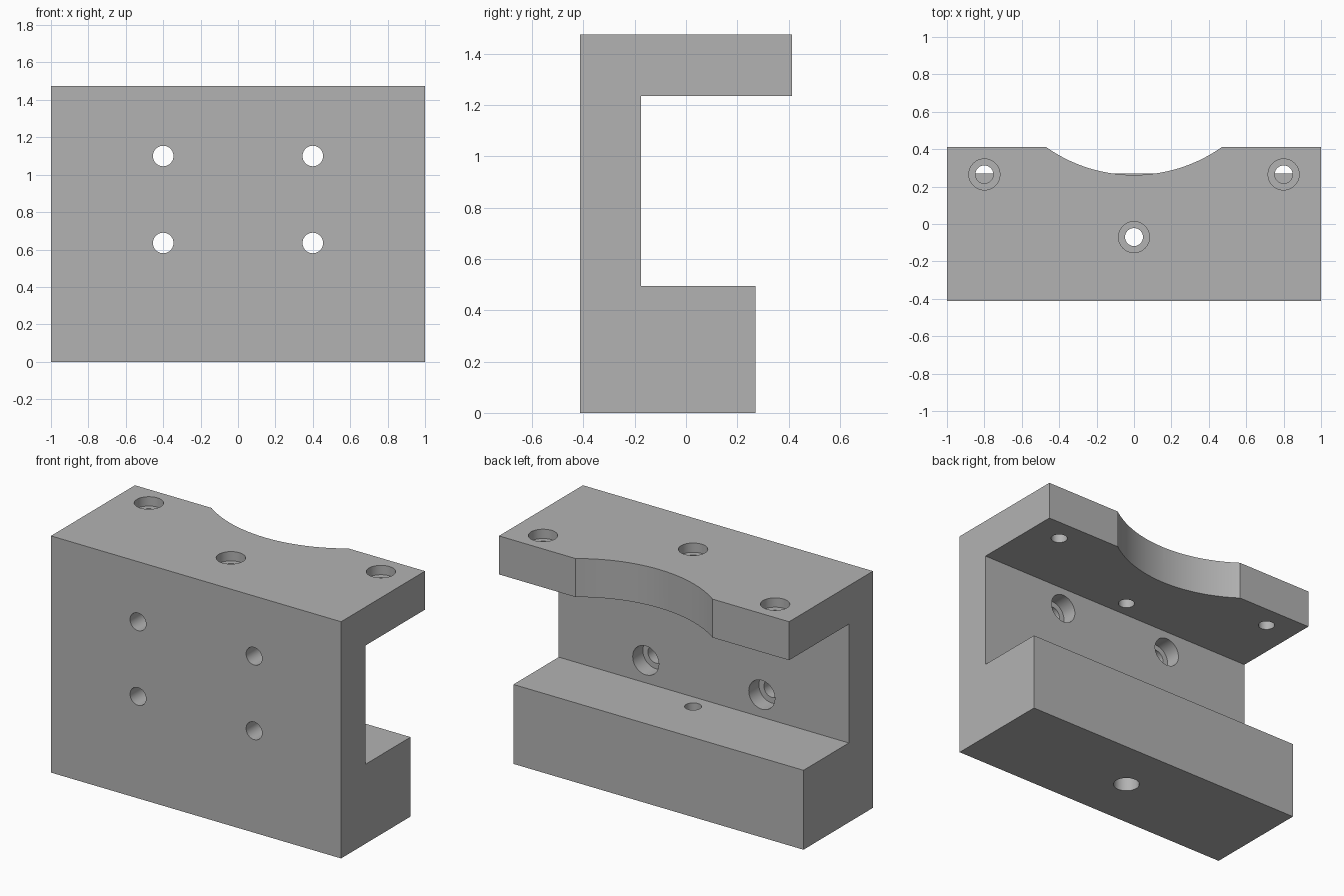
import bpy, bmesh
from math import pi, radians
from mathutils import Matrix, Vector

if "Cube" in bpy.data.objects:
    bpy.data.objects.remove(bpy.data.objects["Cube"], do_unlink=True)

grey = bpy.data.materials.new("machined grey")
grey.use_nodes = True
colour = (0.45, 0.45, 0.45, 1)
grey.diffuse_color = colour
grey.node_tree.nodes["Principled BSDF"].inputs["Base Color"].default_value = colour


def make_object(name, bm):
    bmesh.ops.recalc_face_normals(bm, faces=bm.faces)
    mesh = bpy.data.meshes.new(name)
    bm.to_mesh(mesh)
    bm.free()
    mesh.materials.append(grey)
    obj = bpy.data.objects.new(name, mesh)
    bpy.context.collection.objects.link(obj)
    return obj


def stepped_pin(bm, steps, matrix, sides=48):
    """Solid of revolution about z from (radius, height) pairs, with caps."""
    rings = []
    for radius, height in steps:
        ring = [bm.verts.new(matrix @ (Matrix.Rotation(2 * pi * i / sides, 4, 'Z')
                                       @ Vector((radius, 0, height))))
                for i in range(sides)]
        rings.append(ring)
    for a, b in zip(rings, rings[1:]):
        for i in range(sides):
            j = (i + 1) % sides
            bm.faces.new((a[i], a[j], b[j], b[i]))
    bm.faces.new(rings[0])
    bm.faces.new(rings[-1])


# Bracket body: C-shaped side profile extruded across the width
HEIGHT, BACK, WEB = 1.475, 0.413, -0.175
SHELF_TOP, SHELF_BACK, FLANGE_BOTTOM = 0.495, 0.271, 1.235
profile = [(-BACK, 0), (SHELF_BACK, 0), (SHELF_BACK, SHELF_TOP), (WEB, SHELF_TOP),
           (WEB, FLANGE_BOTTOM), (BACK, FLANGE_BOTTOM), (BACK, HEIGHT), (-BACK, HEIGHT)]
bm = bmesh.new()
side = bm.faces.new([bm.verts.new((-1, y, z)) for y, z in profile])
extruded = bmesh.ops.extrude_face_region(bm, geom=[side])["geom"]
bmesh.ops.translate(bm, vec=(2, 0, 0),
                    verts=[v for v in extruded if isinstance(v, bmesh.types.BMVert)])
bracket = make_object("clamp_bracket", bm)

# Cutters for every hole and the round notch
bm = bmesh.new()
EDGE = 0.03

# Counterbored holes in the top flange
for x, y in ((-0.8, 0.265), (0.8, 0.265), (0, -0.07)):
    floor = HEIGHT - 0.058
    stepped_pin(bm, [(0.083, HEIGHT + EDGE), (0.083, floor), (0.048, floor),
                     (0.048, FLANGE_BOTTOM - EDGE)], Matrix.Translation((x, y, 0)))

# Hole up through the lower block, wider from below
stepped_pin(bm, [(0.076, -EDGE), (0.076, 0.25), (0.048, 0.25),
                 (0.048, SHELF_TOP + EDGE)], Matrix.Translation((0, -0.07, 0)))

# Web holes, counterbored from the back
for x in (-0.4, 0.4):
    for z in (0.635, 1.1):
        frame = Matrix.Translation((x, 0, z)) @ Matrix.Rotation(-pi / 2, 4, 'X')
        floor = WEB - 0.1
        stepped_pin(bm, [(0.09, WEB + EDGE), (0.09, floor), (0.055, floor),
                         (0.055, -BACK - EDGE)], frame)

# Shallow round notch in the back of the top flange
stepped_pin(bm, [(0.814, FLANGE_BOTTOM - EDGE), (0.814, HEIGHT + EDGE)],
            Matrix.Translation((0, 1.076, 0)) @ Matrix.Rotation(pi / 2, 4, 'Z'), 128)
cutter = make_object("hole_cutter", bm)
cutter.hide_render = True

# Cut and finish
cut = bracket.modifiers.new("holes", 'BOOLEAN')
cut.operation = 'DIFFERENCE'
cut.solver = 'EXACT'
cut.object = cutter
bpy.ops.object.select_all(action='DESELECT')
bracket.select_set(True)
bpy.context.view_layer.objects.active = bracket
bpy.ops.object.modifier_apply(modifier=cut.name)
bpy.data.objects.remove(cutter, do_unlink=True)
bpy.ops.object.shade_smooth_by_angle(angle=radians(25))
